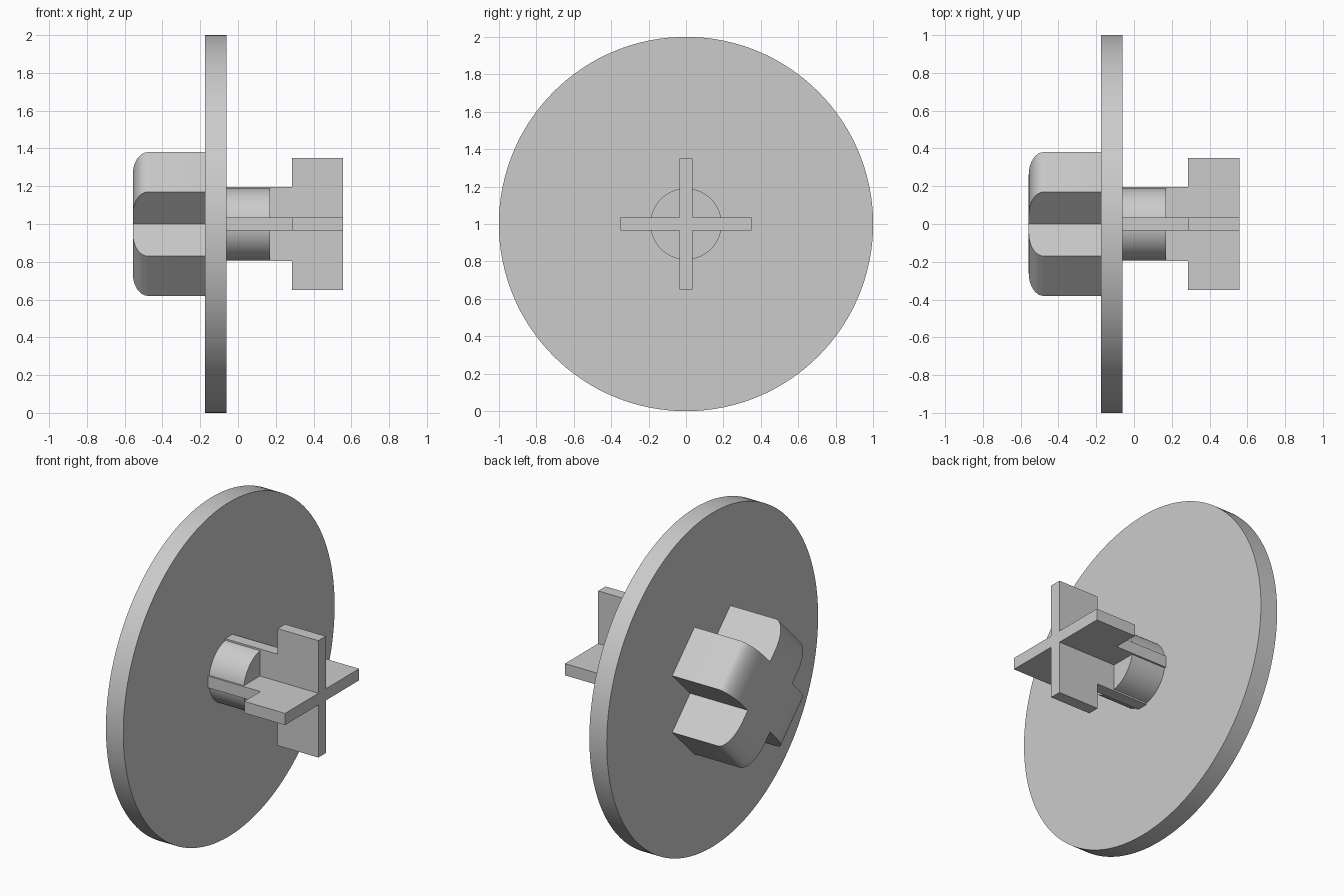
import bpy, bmesh, math
from mathutils import Matrix, Vector

if "Cube" in bpy.data.objects:
    bpy.data.objects.remove(bpy.data.objects["Cube"], do_unlink=True)

grey = bpy.data.materials.new("plain grey")
grey.use_nodes = True
colour = (0.6, 0.6, 0.6, 1)
grey.diffuse_color = colour
grey.node_tree.nodes["Principled BSDF"].inputs["Base Color"].default_value = colour

AXIS_Z = 1.0


def finish(name, bm, smooth=True):
    """Turn the mesh into an object whose axis runs along x at axle height."""
    bmesh.ops.recalc_face_normals(bm, faces=bm.faces)
    mesh = bpy.data.meshes.new(name)
    bm.to_mesh(mesh)
    bm.free()
    mesh.materials.append(grey)
    obj = bpy.data.objects.new(name, mesh)
    obj.location.z = AXIS_Z
    bpy.context.collection.objects.link(obj)
    if smooth:
        bpy.ops.object.select_all(action="DESELECT")
        obj.select_set(True)
        bpy.context.view_layer.objects.active = obj
        bpy.ops.object.shade_smooth_by_angle(angle=math.radians(30))
    return obj


def prism(bm, outline, half, angle):
    """Extrude an (x, radius) outline sideways, then turn it about the x axis."""
    turn = Matrix.Rotation(angle, 3, "X")
    rings = [[bm.verts.new(turn @ Vector((x, side, r))) for x, r in outline]
             for side in (-half, half)]
    n = len(outline)
    bm.faces.new(rings[0])
    bm.faces.new(rings[1][::-1])
    for i in range(n):
        j = (i + 1) % n
        bm.faces.new((rings[0][i], rings[0][j], rings[1][j], rings[1][i]))


def cylinder(name, radius, x0, x1, segments):
    bm = bmesh.new()
    place = Matrix.Translation(((x0 + x1) / 2, 0, 0)) @ Matrix.Rotation(math.pi / 2, 4, "Y")
    bmesh.ops.create_cone(bm, cap_ends=True, segments=segments, radius1=radius,
                          radius2=radius, depth=x1 - x0, matrix=place)
    return finish(name, bm)


# Disc and shaft
DISC_BACK, DISC_FRONT, END = -0.175, -0.06, 0.557
cylinder("disc", 1.0, DISC_BACK, DISC_FRONT, 128)
cylinder("shaft", 0.19, DISC_FRONT, 0.17, 64)

# Crossed key blades, stepped wider towards the tip
bm = bmesh.new()
step = [(DISC_FRONT, 0.197), (0.287, 0.197), (0.287, 0.35), (END, 0.35)]
blade = step + [(x, -r) for x, r in reversed(step)]
prism(bm, blade, 0.035, 0)
prism(bm, blade, 0.035, math.pi / 2)
finish("key_blades", bm, smooth=False)

# Four-lobed grip with rounded lobe ends
HALF, REACH, ROUND_R, ROUND_X = 0.149, 0.389, 0.17, 0.08
lobe = [(DISC_BACK, HALF), (DISC_BACK, REACH)]
for k in range(13):
    a = math.pi / 2 * k / 12
    lobe.append((-END + ROUND_X * (1 - math.sin(a)),
                 REACH - ROUND_R * (1 - math.cos(a))))
lobe.append((-END, HALF))
bm = bmesh.new()
for k in range(4):
    prism(bm, lobe, HALF, math.pi / 4 + k * math.pi / 2)
core = [(DISC_BACK, -HALF), (DISC_BACK, HALF), (-END, HALF), (-END, -HALF)]
prism(bm, core, HALF, math.pi / 4)
finish("grip", bm)
